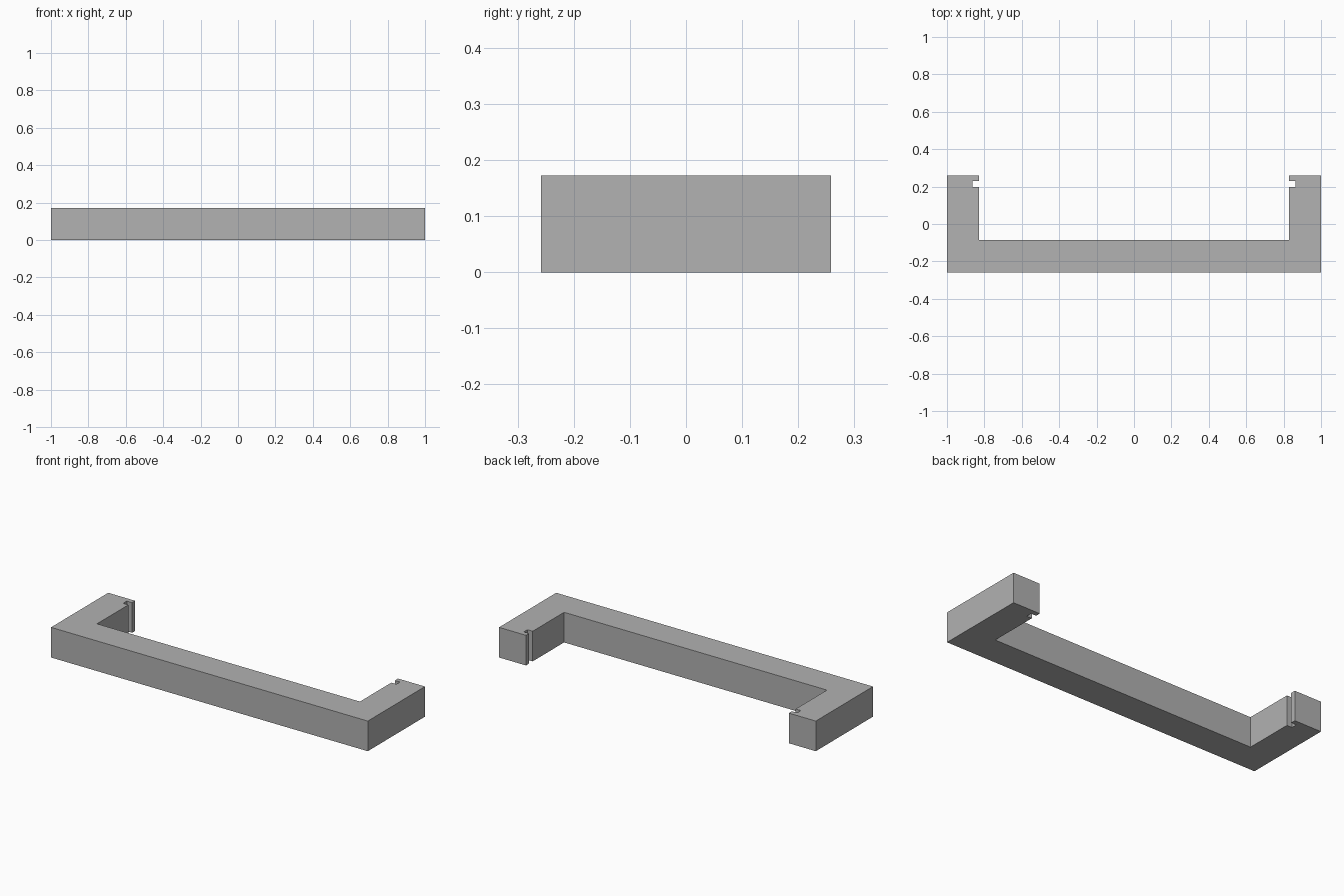
import bpy
import bmesh

cube = bpy.data.objects.get("Cube")
if cube:
    bpy.data.objects.remove(cube, do_unlink=True)

HEIGHT = 0.172
HALF_DEPTH = 0.258
LEG_INNER = 0.83
GROOVE_BOTTOM = 0.863
GROOVE_FRONT, GROOVE_BACK = 0.197, 0.23

# Plain grey material
grey = bpy.data.materials.new("plain_grey")
grey.use_nodes = True
colour = (0.445, 0.445, 0.445, 1)
grey.diffuse_color = colour
grey.node_tree.nodes["Principled BSDF"].inputs["Base Color"].default_value = colour

# Left half of the outline, from the front centre round to the inner bar edge
half = [
    (1, -HALF_DEPTH),
    (1, HALF_DEPTH),
    (LEG_INNER, HALF_DEPTH),
    (LEG_INNER, GROOVE_BACK),
    (GROOVE_BOTTOM, GROOVE_BACK),
    (GROOVE_BOTTOM, GROOVE_FRONT),
    (LEG_INNER, GROOVE_FRONT),
    (LEG_INNER, HEIGHT - HALF_DEPTH),
]
outline = half + [(-x, y) for x, y in reversed(half)]

# Bracket: mirrored outline extruded upwards
bm = bmesh.new()
base = bm.faces.new([bm.verts.new((x, y, 0)) for x, y in outline])
top = bmesh.ops.extrude_face_region(bm, geom=[base], use_keep_orig=True)
top_verts = [v for v in top["geom"] if isinstance(v, bmesh.types.BMVert)]
bmesh.ops.translate(bm, verts=top_verts, vec=(0, 0, HEIGHT))
bmesh.ops.recalc_face_normals(bm, faces=bm.faces)

mesh = bpy.data.meshes.new("grooved_bracket")
bm.to_mesh(mesh)
bm.free()
mesh.materials.append(grey)
bracket = bpy.data.objects.new("grooved_bracket", mesh)
bpy.context.collection.objects.link(bracket)
